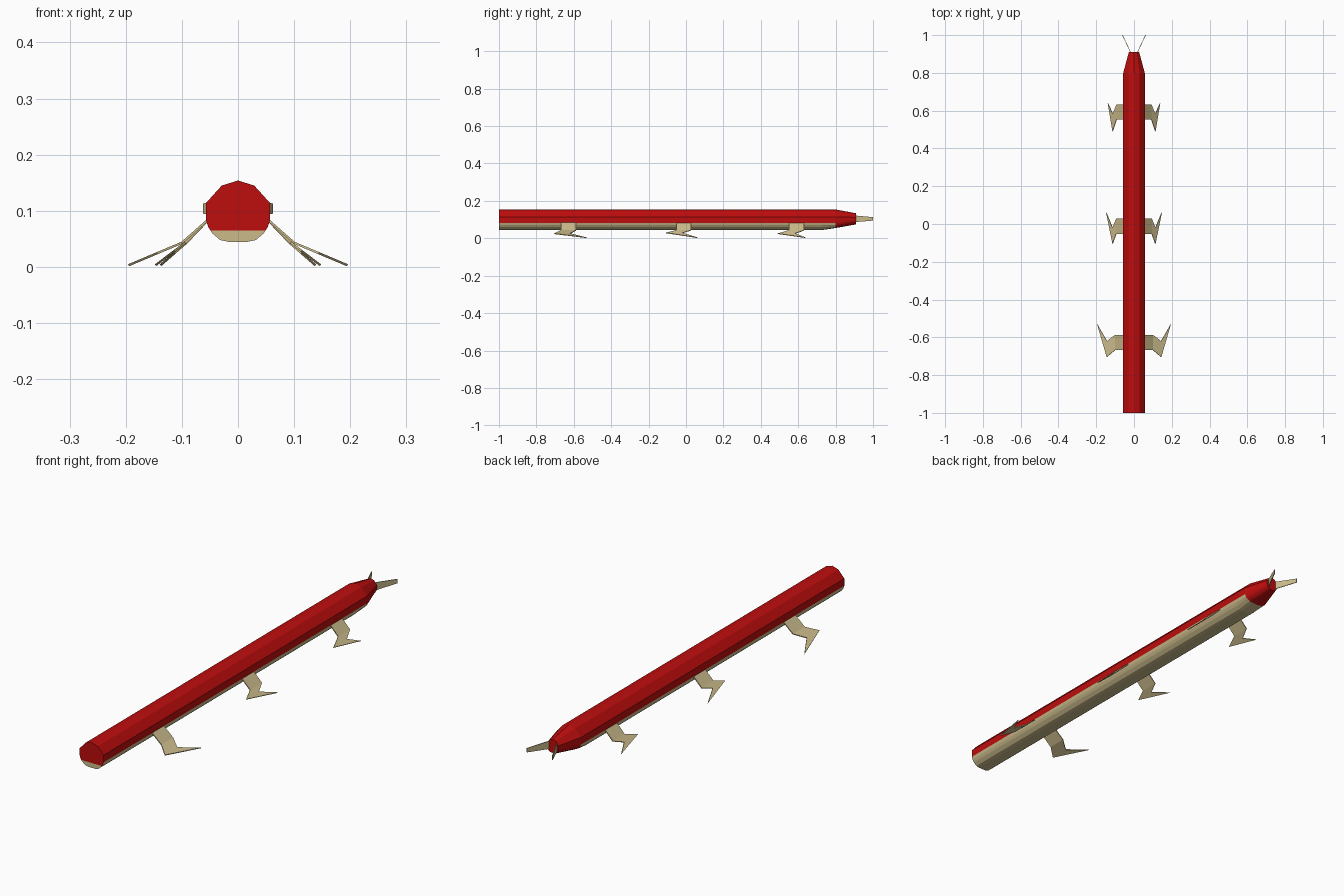
import bpy, bmesh
from mathutils import Vector

if "Cube" in bpy.data.objects:
    bpy.data.objects.remove(bpy.data.objects["Cube"])


def material(name, rgb):
    m = bpy.data.materials.new(name)
    m.diffuse_color = (*rgb, 1)
    m.use_nodes = True
    m.node_tree.nodes["Principled BSDF"].inputs["Base Color"].default_value = m.diffuse_color
    return m


RED = material("red shell", (0.51, 0.004, 0.004))
TAN = material("pale tan", (0.60, 0.50, 0.26))


def make_object(name, bm, mats):
    bmesh.ops.recalc_face_normals(bm, faces=bm.faces[:])
    me = bpy.data.meshes.new(name)
    bm.to_mesh(me)
    bm.free()
    for m in mats:
        me.materials.append(m)
    ob = bpy.data.objects.new(name, me)
    bpy.context.collection.objects.link(ob)
    return ob


def plate(name, verts, faces, thickness):
    """Thin mirrored sheet."""
    bm = bmesh.new()
    vs = [bm.verts.new(v) for v in verts]
    for f in faces:
        bm.faces.new([vs[i] for i in f])
    ob = make_object(name, bm, [TAN])
    mod = ob.modifiers.new("thickness", 'SOLIDIFY')
    mod.thickness = thickness
    mod.offset = 0
    ob.modifiers.new("mirror", 'MIRROR')
    return ob


# Body: one cross-section lofted along y, narrowing at the head
half = [(0, .154), (.029, .145), (.057, .114), (.057, .083), (.053, .071),
        (.046, .060), (.032, .048), (.016, .0445)]
section = half + [(-x, z) for x, z in reversed(half[1:])]
bm = bmesh.new()


def ring(y, fn):
    vs = []
    for x, z in section:
        px, pz = fn(x, z)
        vs.append(bm.verts.new((px, y, pz)))
    return vs


rings = [
    ring(-1.0, lambda x, z: (x, z)),
    ring(.73, lambda x, z: (x, z)),
    ring(.80, lambda x, z: (x, z if z > .07 else .055 + (z - .0445) * .6)),
    ring(.91, lambda x, z: (x * .48, .104 + (z - .099) * .54)),
]
n = len(section)
for a, b in zip(rings, rings[1:]):
    for i in range(n):
        j = (i + 1) % n
        bm.faces.new((a[i], a[j], b[j], b[i]))
bm.faces.new(rings[0])
bm.faces.new(rings[-1])
bmesh.ops.bisect_plane(bm, geom=bm.verts[:] + bm.edges[:] + bm.faces[:],
                       plane_co=(0, 0, .065), plane_no=(0, 0, 1))
bm.normal_update()
for f in bm.faces:
    c = f.calc_center_median()
    is_cap = abs(f.normal.y) > .95
    if c.y < .8 and c.z < (.065 if is_cap else .08):
        f.material_index = 1      # pale underside
make_object("body", bm, [RED, TAN])

# Legs: upper strip, then a pointed foot sloping to the ground
# name, y centre, bend x, heel (x, y), notch (x, y), tip (x, y)
legs = [
    ("front_legs", .592, .092, (.113, .49), (.112, .583), (.138, .64)),
    ("middle_legs", -.012, .094, (.113, -.106), (.113, -.02), (.147, .062)),
    ("rear_legs", -.627, .10, (.144, -.705), (.143, -.62), (.195, -.53)),
]
for name, yc, bx, heel, notch, tip in legs:
    slope = (.043 - .003) / (tip[0] - bx)

    def down(p):
        return (p[0], p[1], .043 - slope * (p[0] - bx))

    y0, y1 = yc - .04, yc + .04
    verts = [(.050, y0, .087), (.050, y1, .087), (bx, y1, .043), (bx, y0, .043),
             down(heel), down(notch), down(tip)]
    plate(name, verts, [(0, 1, 2, 3), (3, 2, 5, 4), (4, 5, 6)], .004)

# Antennae: upright tapering blades at the head tip
plate("antennae", [(.014, .90, .086), (.061, 1.0, .095),
                   (.061, 1.0, .113), (.014, .90, .122)], [(0, 1, 2, 3)], .003)
